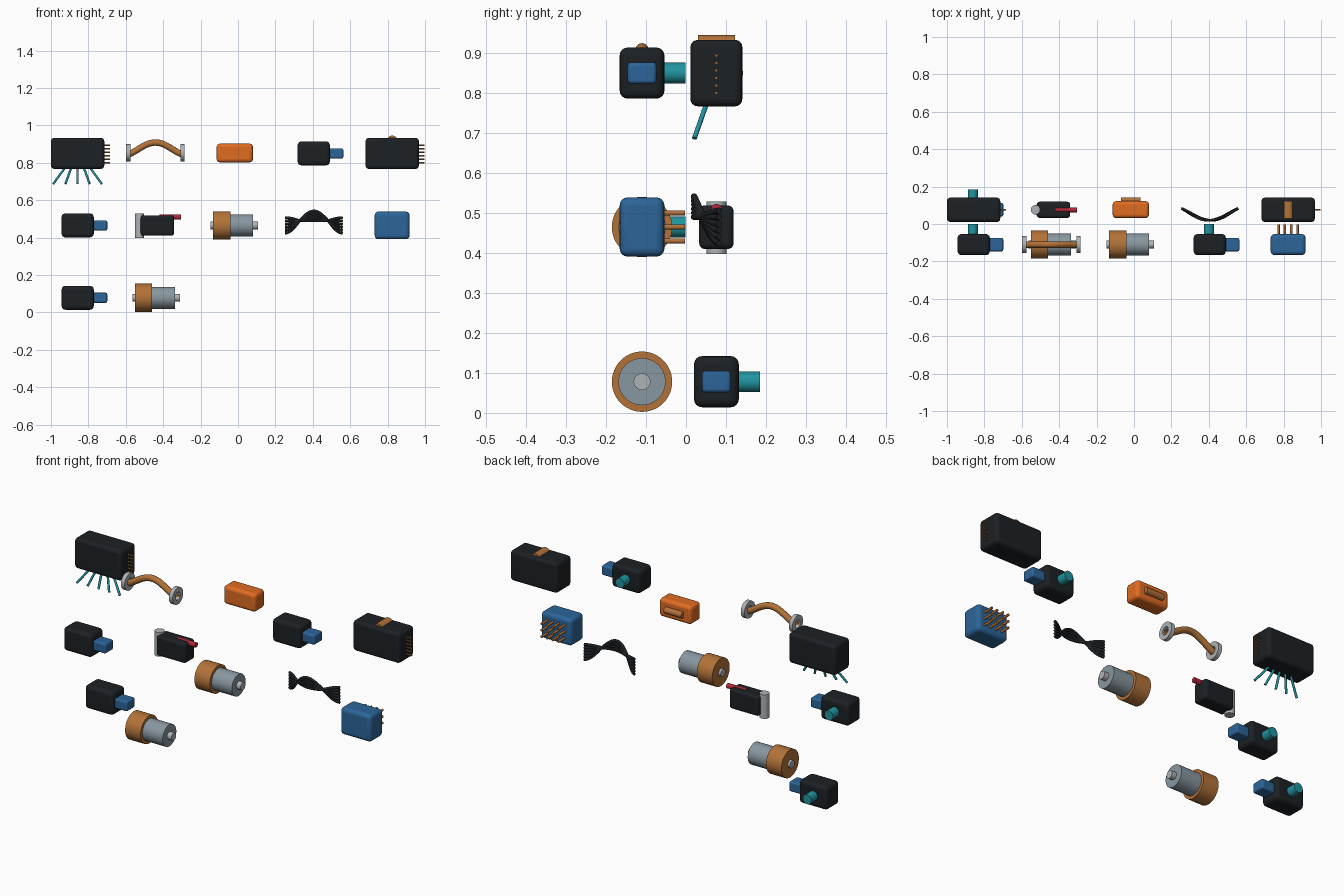
import bpy, math
from mathutils import Vector

if "Cube" in bpy.data.objects:
    bpy.data.objects.remove(bpy.data.objects["Cube"])

def mat(name, r, g, b):
    m = bpy.data.materials.new(name)
    m.diffuse_color = (r, g, b, 1)
    m.use_nodes = True
    m.node_tree.nodes["Principled BSDF"].inputs["Base Color"].default_value = m.diffuse_color
    return m

DARK = mat("dark", 0.012, 0.015, 0.018)
BLUE = mat("blue", 0.025, 0.13, 0.32)
TEAL = mat("teal", 0.015, 0.30, 0.35)
COPPER = mat("copper", 0.45, 0.17, 0.04)
ORANGE = mat("orange", 0.75, 0.15, 0.015)
GREY = mat("grey", 0.25, 0.31, 0.35)
SILVER = mat("silver", 0.42, 0.45, 0.47)
RED = mat("red", 0.45, 0.02, 0.04)

def finish(o, name, m):
    o.name = name
    o.data.materials.append(m)
    bpy.ops.object.shade_smooth_by_angle(angle=math.radians(35))
    return o

def box(name, x, y, z, m, bevel):
    """Rounded box from (min, max) pairs."""
    c = [(a + b) / 2 for a, b in (x, y, z)]
    bpy.ops.mesh.primitive_cube_add(size=1, location=c)
    o = bpy.context.object
    o.scale = [b - a for a, b in (x, y, z)]
    bpy.ops.object.transform_apply(location=False, rotation=False)
    b = o.modifiers.new("bevel", "BEVEL")
    b.width, b.segments = bevel, 4
    return finish(o, name, m)

def rod(name, a, b, r, m, sides=32):
    """Cylinder between two points."""
    a, b = Vector(a), Vector(b)
    bpy.ops.mesh.primitive_cylinder_add(radius=r, depth=(b - a).length, vertices=sides, location=(a + b) / 2)
    o = bpy.context.object
    o.rotation_euler = (b - a).to_track_quat('Z', 'Y').to_euler()
    return finish(o, name, m)

def wire(name, pts, r, m, caps=True):
    cu = bpy.data.curves.new(name, 'CURVE')
    cu.dimensions = '3D'
    cu.bevel_depth, cu.bevel_resolution, cu.use_fill_caps = r, 4, caps
    s = cu.splines.new('POLY')
    s.points.add(len(pts) - 1)
    for p, q in zip(s.points, pts):
        p.co = (*q, 1)
    s.use_smooth = True
    o = bpy.data.objects.new(name, cu)
    bpy.context.collection.objects.link(o)
    cu.materials.append(m)
    return o

def ring(name, x, y, z, depth, r_out, r_in, m):
    """Flat washer with its axis along x."""
    n, verts, faces = 40, [], []
    for i in range(n):
        c, s = math.cos(2 * math.pi * i / n), math.sin(2 * math.pi * i / n)
        for dx, r in ((-1, r_out), (1, r_out), (1, r_in), (-1, r_in)):
            verts.append((x + dx * depth / 2, y + r * c, z + r * s))
        j = (i + 1) % n
        for k in range(4):
            l = (k + 1) % 4
            faces.append((4 * i + k, 4 * j + k, 4 * j + l, 4 * i + l))
    me = bpy.data.meshes.new(name)
    me.from_pydata(verts, [], faces)
    o = bpy.data.objects.new(name, me)
    bpy.context.collection.objects.link(o)
    bpy.ops.object.select_all(action='DESELECT')
    o.select_set(True)
    bpy.context.view_layer.objects.active = o
    return finish(o, name, m)

FRONT, BACK = -0.11, 0.076
Z1, Z2, Z3 = 0.85, 0.465, 0.078

# pinned control boxes, one at each end of the top row
def pinned_box(name, x0):
    box(name + "_body", (x0, x0 + 0.285), (BACK - 0.065, BACK + 0.065), (0.767, 0.933), DARK, 0.018)
    for i in range(6):
        z = 0.80 + i * 0.0188
        rod(name + "_pin", (x0 + 0.27, BACK, z), (x0 + 0.316, BACK, z), 0.0038, COPPER, 12)

pinned_box("sensor_box", -1.0)
for i in range(-2, 3):
    rod("probe_leg", (-0.858 + i * 0.033, 0.052, 0.775), (-0.858 + i * 0.065, 0.021, 0.687), 0.006, TEAL, 12)
pinned_box("relay_box", 0.682)
rod("relay_top_ridge", (0.825, BACK - 0.046, 0.917), (0.825, BACK + 0.046, 0.917), 0.028, COPPER)

# arched pipe with flanges
pts = []
for i in range(41):
    t = i / 40
    pts.append((-0.595 + 0.306 * t, FRONT, 0.843 + 0.065 * (0.5 - 0.5 * math.cos(2 * math.pi * t)) ** 0.75))
wire("arched_pipe", pts, 0.017, COPPER, False)
for x in (-0.587, -0.297):
    ring("pipe_flange", x, FRONT, 0.853, 0.022, 0.046, 0.021, SILVER)

# orange block with back bar
box("orange_block", (-0.114, 0.08), (0.032, 0.122), (0.802, 0.902), ORANGE, 0.018)
rod("orange_block_bar", (-0.07, 0.126, Z1), (0.036, 0.126, Z1), 0.017, COPPER)

# valve units: dark body, blue end plug, teal rear port
def valve(name, x, y, z):
    box(name + "_body", (x - 0.086, x + 0.086), (y - 0.056, y + 0.056), (z - 0.064, z + 0.064), DARK, 0.02)
    box(name + "_plug", (x + 0.06, x + 0.158), (y - 0.036, y + 0.036), (z - 0.027, z + 0.027), BLUE, 0.009)
    rod(name + "_port", (x - 0.004, y + 0.04, z), (x - 0.004, y + 0.109, z), 0.026, TEAL)

valve("valve_top", 0.405, FRONT, Z1)
valve("valve_middle", -0.857, FRONT, Z2)
valve("valve_bottom", -0.857, BACK, Z3)

# motors: copper collar, grey can, silver shaft
def motor(name, x, z):
    rod(name + "_collar", (x, FRONT, z), (x + 0.093, FRONT, z), 0.0755, COPPER, 48)
    rod(name + "_can", (x + 0.08, FRONT, z), (x + 0.215, FRONT, z), 0.059, GREY, 48)
    rod(name + "_shaft", (x - 0.013, FRONT, z), (x + 0.241, FRONT, z), 0.021, SILVER)

motor("motor_middle", -0.134, Z2)
motor("motor_bottom", -0.552, Z3)

# latch block: dark slab, upright hinge post, red pin
box("latch_body", (-0.52, -0.342), (BACK - 0.043, BACK + 0.043), (0.41, 0.519), DARK, 0.014)
rod("latch_post", (-0.527, BACK, 0.398), (-0.527, BACK, 0.529), 0.025, SILVER)
rod("latch_pin", (-0.42, BACK, 0.509), (-0.305, BACK, 0.509), 0.0135, RED)

# twisted flat cable that bows forward and crosses over twice
for k in range(6):
    off = (k - 2.5) / 2.5
    pts = []
    for i in range(49):
        t = i / 48
        bow = 0.5 - 0.5 * math.cos(2 * math.pi * t)
        c = math.cos(2 * math.pi * t)
        half = 0.041 if c > 0 else 0.026
        pts.append((0.253 + 0.305 * t,
                    0.083 - 0.063 * math.sin(math.pi * t) ** 1.2 + 0.003 * off * math.sin(2 * math.pi * t),
                    0.465 + 0.051 * bow + off * half * c))
    wire("cable_strand", pts, 0.0075, DARK)

# blue connector with rear pin grid
box("connector_body", (0.731, 0.917), (FRONT - 0.056, FRONT + 0.056), (0.391, 0.539), BLUE, 0.02)
for i in range(4):
    for j in range(3):
        x, z = 0.773 + i * 0.034, 0.43 + j * 0.035
        rod("connector_pin", (x, -0.06, z), (x, -0.002, z), 0.0065, COPPER, 16)
